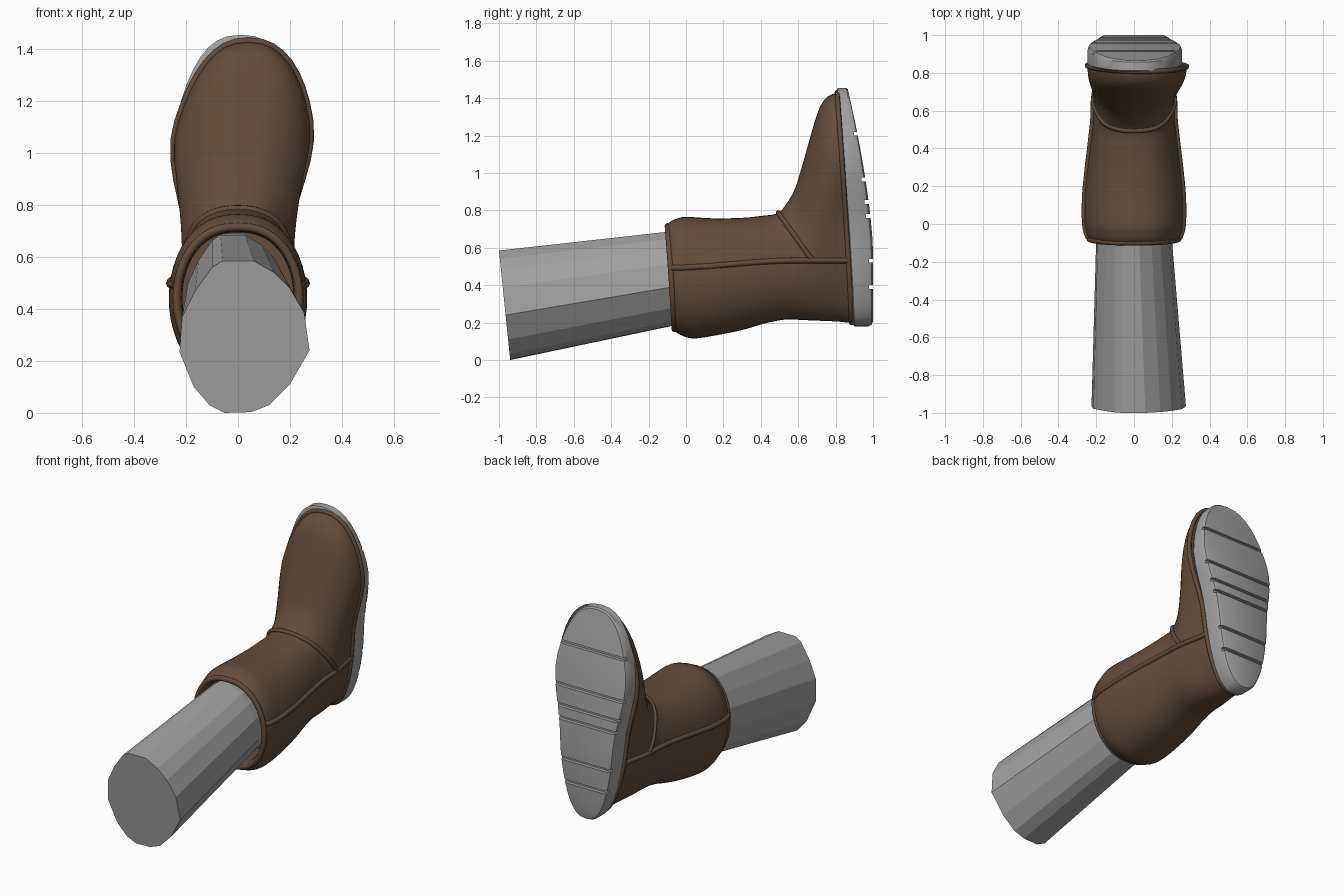
import bpy, bmesh, math
from mathutils import Vector
from mathutils.bvhtree import BVHTree

if "Cube" in bpy.data.objects:
    bpy.data.objects.remove(bpy.data.objects["Cube"])


def material(name, rgb):
    m = bpy.data.materials.new(name)
    m.diffuse_color = (*rgb, 1)
    m.use_nodes = True
    m.node_tree.nodes["Principled BSDF"].inputs["Base Color"].default_value = m.diffuse_color
    return m


BROWN = material("brown suede", (0.125, 0.073, 0.044))
GREY = material("plain grey", (0.36, 0.36, 0.36))
N = 48


def smoothstep(a, b, t):
    t = min(max((t - a) / (b - a), 0), 1)
    return t * t * (3 - 2 * t)


def ring(row, power=0.85, sole=None):
    """Foot-shaped section: y/z of top, y/z of bottom, heel width, ball width, toe shift."""
    yt, zt, yb, zb, wl, wh, sh = row
    pts = []
    for i in range(N):
        a = 2 * math.pi * i / N
        t = (math.cos(a) + 1) / 2
        s = math.sin(a)
        w = wl + (wh - wl) * smoothstep(0.38, 0.75, t)
        x = math.copysign(abs(s) ** power, s) * w + sh * smoothstep(0.45, 1, t)
        y = sole(t) if sole else yb + (yt - yb) * t ** 1.2
        pts.append(Vector((x, y, zb + (zt - zb) * t)))
    return pts


def catmull(rows, steps):
    out = []
    for i in range(len(rows) - 1):
        p = [rows[max(0, min(len(rows) - 1, i + k))] for k in (-1, 0, 1, 2)]
        for s in range(steps):
            u = s / steps
            out.append([0.5 * (2 * b + (c - a) * u + (2 * a - 5 * b + 4 * c - d) * u * u
                               + (3 * b - a - 3 * c + d) * u ** 3) for a, b, c, d in zip(*p)])
    return out + [list(rows[-1])]


def loft(name, rings, mat, strip_caps=True):
    bm = bmesh.new()
    vs = [[bm.verts.new(p) for p in r] for r in rings]
    n = len(vs[0])
    for a, b in zip(vs, vs[1:]):
        for i in range(n):
            bm.faces.new((a[i], a[(i + 1) % n], b[(i + 1) % n], b[i]))
    for r in (vs[0], vs[-1]):
        if strip_caps:  # quads from side to side, so a bent cap stays clean
            for i in range(n // 2):
                f = [r[i], r[i + 1], r[(n - i - 1) % n], r[(n - i) % n]]
                bm.faces.new(list(dict.fromkeys(f)))
        else:
            bm.faces.new(r)
    bmesh.ops.recalc_face_normals(bm, faces=bm.faces)
    me = bpy.data.meshes.new(name)
    bm.to_mesh(me)
    bm.free()
    me.materials.append(mat)
    ob = bpy.data.objects.new(name, me)
    bpy.context.collection.objects.link(ob)
    return ob


def activate(ob):
    bpy.ops.object.select_all(action='DESELECT')
    ob.select_set(True)
    bpy.context.view_layer.objects.active = ob


def smooth(ob, deg):
    activate(ob)
    bpy.ops.object.shade_smooth_by_angle(angle=math.radians(deg))


def piping(name, pts, radius, cyclic=False):
    cu = bpy.data.curves.new(name, 'CURVE')
    cu.dimensions = '3D'
    cu.bevel_depth = radius
    cu.bevel_resolution = 2
    cu.use_fill_caps = True
    sp = cu.splines.new('POLY')
    sp.points.add(len(pts) - 1)
    for q, p in zip(sp.points, pts):
        q.co = (*p, 1)
    sp.use_cyclic_u = cyclic
    cu.materials.append(BROWN)
    ob = bpy.data.objects.new(name, cu)
    bpy.context.collection.objects.link(ob)
    activate(ob)
    bpy.ops.object.convert(target='MESH')
    smooth(bpy.context.object, 50)


# Boot upper: inside lining, rolled collar, shaft, then vamp down to the sole
rows = [
    (.15, .70, .15, .20, .215, .215, 0),
    (-.06, .695, -.04, .19, .215, .215, 0),
    (-.10, .71, -.065, .17, .23, .23, 0),
    (-.09, .735, -.055, .15, .245, .245, 0),
    (-.05, .755, -.02, .13, .258, .258, 0),
    (.0, .765, .04, .115, .265, .265, 0),
    (.15, .757, .15, .13, .265, .265, 0),
    (.30, .76, .30, .16, .25, .25, 0),
    (.40, .77, .42, .195, .235, .235, 0),
    (.49, .785, .52, .215, .225, .22, 0),
    (.54, .84, .60, .215, .22, .205, 0),
    (.58, .91, .66, .212, .218, .205, .005),
    (.61, 1.0, .71, .21, .215, .215, .01),
    (.65, 1.14, .76, .208, .212, .235, .02),
    (.69, 1.28, .80, .206, .208, .258, .03),
    (.72, 1.36, .83, .204, .205, .273, .035),
    (.76, 1.41, .86, .20, .20, .283, .04),
    (.81, 1.43, .89, .20, .195, .287, .04)]
boot = loft("boot_upper", [ring(r) for r in catmull(rows, 4)], BROWN)
smooth(boot, 50)

# Rolled edges at the collar and the sole
piping("collar_piping", ring((-.098, .716, -.062, .165, .236, .236, 0)), .016, True)
piping("welt_piping", ring((.808, 1.432, .885, .198, .197, .288, .04)), .013, True)

# Seams laid onto the upper
bm = bmesh.new()
bm.from_mesh(boot.data)
tree = BVHTree.FromBMesh(bm)
bm.free()
for side, label in ((-1, "left"), (1, "right")):
    pts = []
    for i in range(33):
        y = -.075 + .945 * i / 32
        z = .492 + .04 * smoothstep(-.1, .6, y)
        hit = tree.ray_cast(Vector((side, y, z)), Vector((-side, 0, 0)))[0]
        if hit:
            pts.append(hit)
    piping("side_seam_" + label, pts, .015)
center, pts = Vector((0, .67, .54)), []
for i in range(33):
    a = math.radians(-90 + 180 * i / 32)
    d = Vector((math.sin(a), -.58 * math.cos(a), .81 * math.cos(a)))
    hit = tree.ray_cast(center + d * .8, -d)[0]
    if hit:
        pts.append(hit)
piping("vamp_seam", pts, .013)


# Sole with a rounded tread edge, curving up at the toe
def sole_top(t):
    return .892 - .085 * t ** 1.2


def sole_bottom(t):
    return 1.0 - .13 * max(0, (t - .3) / .7) ** 1.5


def sole_ring(mix, inset):
    row = (0, 1.455 - inset, 0, .18 + inset, .195 - inset, .272 - inset, .012)
    return ring(row, .8, lambda t: sole_top(t) + (sole_bottom(t) - sole_top(t)) * mix)


sole = loft("sole", [sole_ring(m, i) for m, i in
                     ((0, .012), (.08, 0), (.78, 0), (.93, .008), (1, .028))], GREY)

# Tread grooves cut across the sole
bm = bmesh.new()
for z in (.39, .53, .77, .845, .965, 1.21):
    y = sole_bottom((z - .18) / 1.275)
    geo = bmesh.ops.create_cube(bm, size=1)["verts"]
    bmesh.ops.scale(bm, vec=(1, .05, .02), verts=geo)
    bmesh.ops.translate(bm, vec=(0, y + .003, z), verts=geo)
me = bpy.data.meshes.new("groove_cutter")
bm.to_mesh(me)
bm.free()
cutter = bpy.data.objects.new("groove_cutter", me)
cutter.hide_render = True
bpy.context.collection.objects.link(cutter)
mod = sole.modifiers.new("grooves", 'BOOLEAN')
mod.operation, mod.object, mod.solver = 'DIFFERENCE', cutter, 'EXACT'
activate(sole)
bpy.ops.object.modifier_apply(modifier="grooves")
bpy.data.objects.remove(cutter)
smooth(sole, 35)

# Faceted leg: outline of the cut end, tapering into the boot
end = [(.06, .585), (.14, .54), (.2, .48), (.255, .385), (.275, .24), (.2, .11), (.12, .03),
       (.05, .003), (-.05, 0), (-.11, .03), (-.17, .1), (-.225, .235), (-.215, .37),
       (-.165, .47), (-.1, .56), (-.06, .585)]
leg_rings = []
for yt, yb, zt, zb, half in ((-1, -.94, .585, 0, 0), (-.1, -.06, .685, .185, .2),
                             (.3, .3, .69, .25, .15)):
    r = []
    for x, z in end:
        t = z / .585
        px = (x - .025) / .25 * half if half else x
        r.append(Vector((px, yb + (yt - yb) * t, zb + (zt - zb) * t)))
    leg_rings.append(r)
loft("leg", leg_rings, GREY, strip_caps=False)
